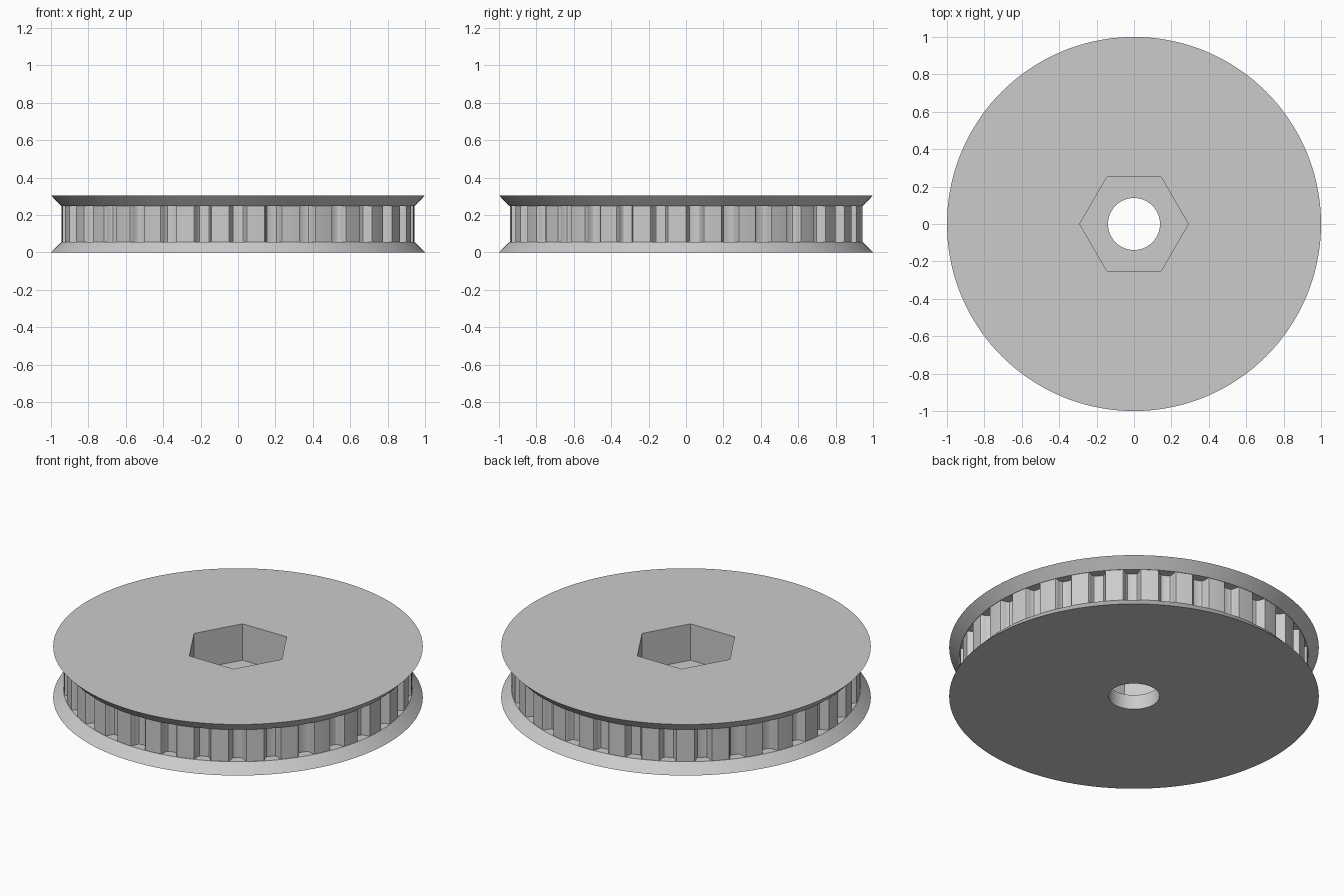
import bpy
import bmesh
from math import sin, cos, pi, radians

TEETH = 31
HEIGHT = 0.305
LIP = 0.057          # height of each sloped flange
LAND_R = 0.943       # radius at the tooth tips
GROOVE_DEPTH = 0.05
FLOOR_Z = 0.088      # floor of the hexagonal pocket

cube = bpy.data.objects.get("Cube")
if cube:
    bpy.data.objects.remove(cube, do_unlink=True)

grey = bpy.data.materials.new("light grey")
grey.use_nodes = True
colour = (0.6, 0.6, 0.6, 1)
grey.diffuse_color = colour
grey.node_tree.nodes["Principled BSDF"].inputs["Base Color"].default_value = colour


def circle(radius, sides):
    return [(radius * cos(2 * pi * i / sides), radius * sin(2 * pi * i / sides))
            for i in range(sides)]


def loft(name, lower, z0, upper, z1):
    """Closed solid between two outlines with equal point counts."""
    bm = bmesh.new()
    a = [bm.verts.new((x, y, z0)) for x, y in lower]
    b = [bm.verts.new((x, y, z1)) for x, y in upper]
    bm.faces.new(a[::-1])
    bm.faces.new(b)
    n = len(a)
    for i in range(n):
        j = (i + 1) % n
        bm.faces.new((a[i], a[j], b[j], b[i]))
    mesh = bpy.data.meshes.new(name)
    bm.to_mesh(mesh)
    bm.free()
    mesh.materials.append(grey)
    obj = bpy.data.objects.new(name, mesh)
    bpy.context.collection.objects.link(obj)
    return obj


def combine(target, other, operation):
    mod = target.modifiers.new(operation.lower(), 'BOOLEAN')
    mod.operation = operation
    mod.solver = 'EXACT'
    mod.object = other
    bpy.context.view_layer.objects.active = target
    bpy.ops.object.modifier_apply(modifier=mod.name)
    bpy.data.objects.remove(other, do_unlink=True)


def toothed_outline():
    """One rounded groove per pitch, with a groove centred on the front."""
    pitch = 2 * pi / TEETH
    # (fraction of the pitch from the groove centre, fraction of the depth)
    half = [(0.08, 1), (0.14, 0.93), (0.18, 0.75), (0.205, 0.4),
            (0.225, 0.12), (0.25, 0), (0.375, 0)]
    groove = [(-f, d) for f, d in reversed(half)] + [(0, 1)] + half + [(0.5, 0)]
    points = []
    for k in range(TEETH):
        for f, d in groove:
            angle = -pi / 2 + (k + f) * pitch
            r = LAND_R - GROOVE_DEPTH * d
            points.append((r * cos(angle), r * sin(angle)))
    return points


# Toothed belt track, reaching into both flanges
outline = toothed_outline()
pulley = loft("toothed_pulley", outline, LIP / 2, outline, HEIGHT - LIP / 2)

# Sloped flanges, widest at the outer faces
wide, narrow = circle(1, 144), circle(LAND_R + 0.002, 144)
combine(pulley, loft("lower_flange", wide, 0, narrow, LIP), 'UNION')
combine(pulley, loft("upper_flange", narrow, HEIGHT - LIP, wide, HEIGHT), 'UNION')

# Hexagonal nut pocket and round shaft hole
hexagon, bore = circle(0.29, 6), circle(0.139, 64)
combine(pulley, loft("pocket_cutter", hexagon, FLOOR_Z, hexagon, 1), 'DIFFERENCE')
combine(pulley, loft("bore_cutter", bore, -1, bore, 1), 'DIFFERENCE')

# Smooth round surfaces, crisp rims
bpy.ops.object.select_all(action='DESELECT')
pulley.select_set(True)
bpy.context.view_layer.objects.active = pulley
bpy.ops.object.shade_smooth_by_angle(angle=radians(30))
